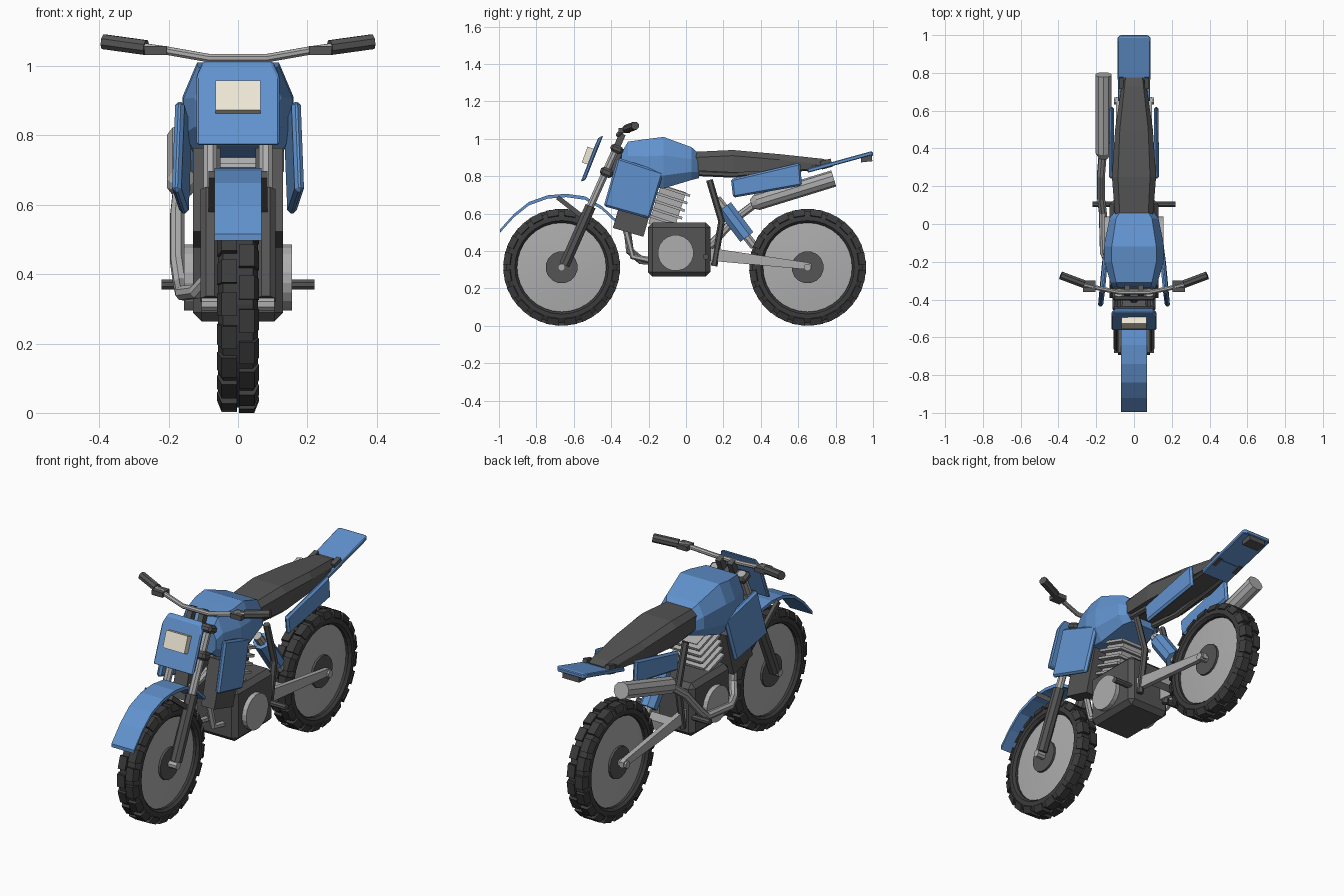
import bpy, bmesh
from math import sin, cos, pi, radians
from mathutils import Vector, Matrix

if "Cube" in bpy.data.objects:
    bpy.data.objects.remove(bpy.data.objects["Cube"])


def material(name, *rgb):
    m = bpy.data.materials.new(name)
    m.diffuse_color = (*rgb, 1)
    m.use_nodes = True
    m.node_tree.nodes["Principled BSDF"].inputs["Base Color"].default_value = m.diffuse_color
    return m


BLUE = material("blue_plastic", .12, .29, .62)
DARK = material("dark_rubber", .045, .045, .045)
SEAT = material("dark_grey", .09, .09, .09)
METAL = material("metal", .42, .42, .42)
CREAM = material("lamp_cream", .85, .8, .66)


def loft(name, mat, *pieces, closed=False, bevel=0, smooth=False):
    """One object from pieces; each piece is a list of rings of points."""
    bm = bmesh.new()
    for rings in pieces:
        vs = [[bm.verts.new(p) for p in r] for r in rings]
        n = len(vs[0])
        for a, b in zip(vs, vs[1:] + vs[:1] if closed else vs[1:]):
            for i in range(n):
                bm.faces.new((a[i], a[(i + 1) % n], b[(i + 1) % n], b[i]))
        if not closed:
            bm.faces.new(vs[0])
            bm.faces.new(vs[-1])
    bmesh.ops.recalc_face_normals(bm, faces=bm.faces)
    me = bpy.data.meshes.new(name)
    bm.to_mesh(me)
    bm.free()
    me.materials.append(mat)
    ob = bpy.data.objects.new(name, me)
    bpy.context.collection.objects.link(ob)
    if bevel:
        mod = ob.modifiers.new("bevel", "BEVEL")
        mod.width, mod.segments = bevel, 1
    if smooth:
        bpy.ops.object.select_all(action="DESELECT")
        ob.select_set(True)
        bpy.context.view_layer.objects.active = ob
        bpy.ops.object.shade_smooth_by_angle(angle=radians(30))
    return ob


def box(c, size, tilt=0):
    rot = Matrix.Rotation(radians(tilt), 3, "X")
    sq = [(-.5, -.5), (.5, -.5), (.5, .5), (-.5, .5)]
    return [[Vector(c) + rot @ Vector((u * size[0], v * size[1], w * size[2])) for u, v in sq]
            for w in (-.5, .5)]


def tube(path, radii, n=8):
    path = [Vector(p) for p in path]
    if not isinstance(radii, (list, tuple)):
        radii = [radii] * len(path)
    rings, q, old = [], None, None
    for i, p in enumerate(path):
        a, b = path[max(i - 1, 0)], path[min(i + 1, len(path) - 1)]
        t = ((p - a).normalized() + (b - p).normalized()).normalized()
        q = t.to_track_quat("Z", "Y") if q is None else old.rotation_difference(t) @ q
        old = t
        rings.append([p + q @ Vector((radii[i] * cos(2 * pi * (k + .5) / n),
                                      radii[i] * sin(2 * pi * (k + .5) / n), 0)) for k in range(n)])
    return rings


def plate(pts, thick):
    """Panel of corner points, thickened along x."""
    return [[Vector(p) + Vector((d, 0, 0)) for p in pts] for d in (-thick / 2, thick / 2)]


def strip(top, half, thick):
    """Profile in y-z swept to a flat strip of the given half width."""
    return [[(-half, y, z), (half, y, z), (half, y, z - thick), (-half, y, z - thick)] for y, z in top]


# Wheels
PROFILE = [(-.045, .238), (-.058, .25), (-.057, .272), (-.043, .298),
           (.043, .298), (.057, .272), (.058, .25), (.045, .238)]
for label, cy in (("front", -.665), ("rear", .65)):
    def polar(x, r, a):
        return (x, cy + r * cos(a), .313 + r * sin(a))
    loft(label + "_tyre", DARK, [[polar(x, r, 2 * pi * i / 32) for x, r in PROFILE] for i in range(32)],
         closed=True)
    blocks = []
    for s in (1, -1):
        for i in range(20):
            a = 2 * pi * (i + (.5 if s > 0 else 0)) / 20
            section = [(.003, .29), (.003, .313), (.047, .313), (.061, .278), (.05, .27)]
            blocks.append([[polar(s * x, r, a + d) for x, r in section] for d in (-.11, .11)])
    loft(label + "_tread_blocks", DARK, *blocks)
    loft(label + "_rim", METAL, [[polar(x, r, 2 * pi * i / 32) for i in range(32)]
         for x, r in ((-.045, .08), (-.03, .243), (.03, .243), (.045, .08))], smooth=True)
    loft(label + "_hub", SEAT, tube([(-.056, cy, .313), (.056, cy, .313)], .086, 16))
    loft(label + "_axle", METAL, tube([(-.105, cy, .313), (.105, cy, .313)], .02))

# Front fork, fender brace and clamps
for s, side in ((1, "right"), (-1, "left")):
    x = .08 * s
    loft(side + "_fork_lower", SEAT, tube([(x, -.65, .325), (x, -.51, .64)], .031))
    loft(side + "_fork_upper", METAL, tube([(x, -.52, .62), (x, -.365, .965)], .021))
    loft(side + "_fender_brace", SEAT, box((.075 * s, -.62, .635), (.02, .17, .025), -38))
loft("triple_clamps", SEAT, box((0, -.425, .82), (.23, .07, .045), -24),
     box((0, -.37, .945), (.23, .07, .04), -24), bevel=.012)
loft("steering_stem", SEAT, tube([(0, -.40, .80), (0, -.345, .95)], .03))
loft("front_fender", BLUE, strip([(-.995, .515), (-.92, .598), (-.84, .662), (-.74, .698), (-.64, .706),
     (-.54, .692), (-.45, .64), (-.37, .565)], .068, .018))

# Headlight plate and lamp
loft("number_plate", BLUE, [[(x, y + d, z + d * .37) for x, y, z in
     ((-.12, -.55, .775), (.12, -.55, .775), (.12, -.475, .97), (.1, -.455, 1.012),
      (-.1, -.455, 1.012), (-.12, -.475, .97))] for d in (-.013, .013)], bevel=.006)
loft("headlamp", CREAM, box((0, -.525, .91), (.13, .035, .09), -20))

# Handlebar
loft("handlebar", METAL, tube([(-.28, -.32, 1.055), (-.21, -.335, 1.045), (-.08, -.362, 1.022),
     (.08, -.362, 1.022), (.21, -.335, 1.045), (.28, -.32, 1.055)], .013))
for s, side in ((1, "right"), (-1, "left")):
    loft(side + "_grip", SEAT, tube([(s * .265, -.318, 1.053), (s * .388, -.272, 1.07)], .023))
    loft(side + "_lever_mount", SEAT, box((s * .237, -.33, 1.045), (.065, .06, .026)))
    loft(side + "_bar_riser", SEAT, box((s * .035, -.355, .99), (.03, .035, .08), -24))

# Tank and seat
def tank_ring(y, top, mid, zt, zb):
    h = zt - zb
    half = [(top, zt), (mid, zt - .36 * h), (mid, zb + .25 * h), (.75 * mid, zb)]
    return [(x, y, z) for x, z in half] + [(-x, y, z) for x, z in reversed(half)]


loft("fuel_tank", BLUE, [tank_ring(*v) for v in (
    (-.345, .085, .11, .925, .80), (-.31, .095, .125, .985, .77), (-.2, .118, .157, 1.0, .74),
    (-.12, .118, .16, 1.01, .735), (.03, .095, .13, .955, .78), (.07, .07, .098, .92, .79))])
loft("seat", SEAT, [[(-b, y, zb), (-b, y, zt - .03), (-t, y, zt), (t, y, zt), (b, y, zt - .03), (b, y, zb)]
     for y, t, b, zt, zb in ((.04, .075, .1, .93, .83), (.25, .085, .117, .94, .82),
                             (.5, .075, .1, .918, .825), (.73, .05, .066, .893, .85),
                             (.775, .045, .06, .88, .855))])

# Tail
loft("tail_fender", BLUE, [[(-w, y, z), (w, y, z), (w, y, z - .022), (-w, y, z - .022)]
     for y, z, w in ((.65, .84, .085), (.985, .932, .088), (1.0, .93, .075))], bevel=.004)
loft("tail_light", SEAT, box((0, .965, .892), (.1, .06, .03), 6))
loft("seat_mounts", SEAT, *[box((s * .068, .75, .865), (.025, .06, .045), 15) for s in (1, -1)])

# Shrouds, side covers, radiators
for s, side in ((1, "right"), (-1, "left")):
    loft(side + "_shroud", BLUE, plate([(s * .168, -.365, .9), (s * .145, -.12, .82),
         (s * .155, -.195, .572), (s * .178, -.44, .64)], .027), bevel=.01)
    loft(side + "_side_cover", BLUE, plate([(s * .12, .24, .785), (s * .117, .61, .872),
         (s * .117, .62, .75), (s * .12, .252, .685)], .025), bevel=.01)
    loft(side + "_radiator", SEAT, box((s * .09, -.275, .62), (.08, .17, .25), -16))

# Engine
loft("crankcase", SEAT, box((0, -.037, .408), (.26, .335, .288)), bevel=.025)
loft("engine_covers", METAL, tube([(-.155, -.055, .39), (.155, -.055, .39)], .096, 20))
loft("cylinder_block", METAL, box((0, -.1, .63), (.13, .14, .22), -18))
loft("cooling_fins", METAL, *[box((0, -.125 + .014 * i, .565 + .04 * i), (.19, .19, .014), -18)
                              for i in range(5)])
loft("footpegs", SEAT, tube([(-.22, .105, .37), (.22, .105, .37)], .016))

# Exhaust on the left
loft("exhaust_pipe", METAL, tube([(-.04, -.2, .62), (-.06, -.32, .56), (-.075, -.3, .4), (-.12, -.24, .35),
     (-.16, -.15, .345), (-.165, .06, .37), (-.175, .14, .44), (-.175, .26, .57), (-.165, .38, .66)], .022))
loft("muffler", METAL, tube([(-.162, .35, .65), (-.162, .38, .662), (-.162, .79, .788)],
                            [.025, .045, .045], 10))

# Frame
for s, side in ((1, "right"), (-1, "left")):
    x = s * .085
    loft(side + "_frame_upright", SEAT, tube([(x, .125, .78), (x, .19, .56), (x, .15, .32)], .018, 6))
    loft(side + "_seat_rail", SEAT, tube([(s * .07, .0, .82), (s * .08, .25, .808), (s * .06, .7, .85)],
                                         .016, 6))
    loft(side + "_cradle_tube", METAL, tube([(s * .05, -.345, .6), (s * .05, -.285, .37), (s * .05, -.19, .35)],
                                            .017, 6))
    # Swingarm
    loft(side + "_swingarm", METAL, [[(s * u, y, z + v * h) for u, v in
         ((a, -1), (a + .026, -1), (a + .026, 1), (a, 1))]
        for y, z, h, a in ((.13, .382, .034, .068), (.65, .32, .019, .068), (.672, .315, .015, .068))])
loft("swingarm_bridge", METAL, box((0, .25, .37), (.16, .07, .05), -7))

# Rear shock
loft("shock_rod", METAL, tube([(0, .165, .68), (0, .365, .425)], .024))
loft("shock_spring", BLUE, tube([(0, .205, .635), (0, .325, .475)], .047))
